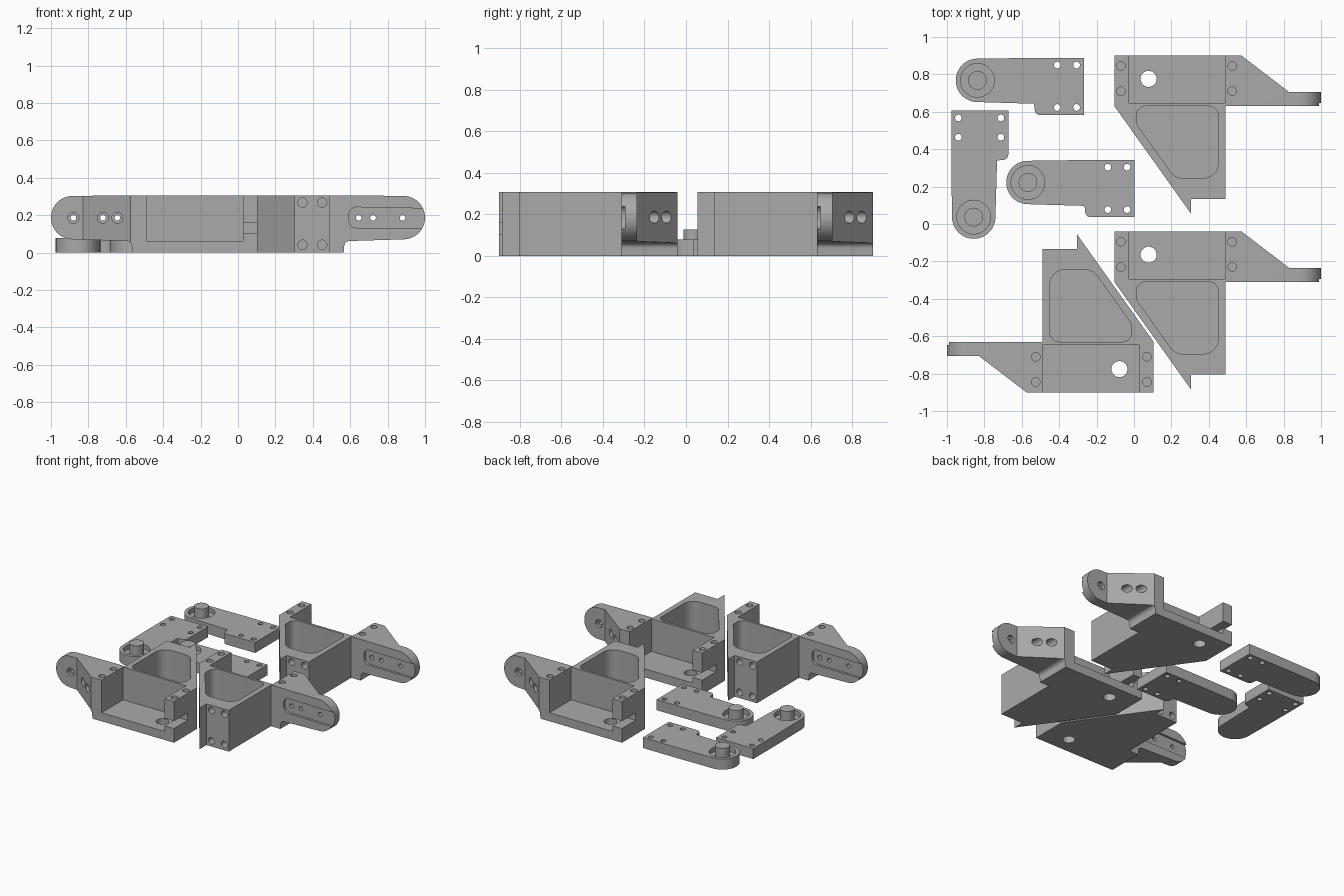
import bpy, bmesh, math
from mathutils import Matrix, Vector

if "Cube" in bpy.data.objects:
    bpy.data.objects.remove(bpy.data.objects["Cube"])

grey = bpy.data.materials.new("plain_grey")
grey.diffuse_color = (0.4, 0.4, 0.4, 1)
grey.use_nodes = True
grey.node_tree.nodes["Principled BSDF"].inputs["Base Color"].default_value = grey.diffuse_color


def prism(name, pts, lo, hi, axis="z"):
    """Extrude a 2D outline; axis z uses (x, y), axis y uses (x, z)."""
    bm = bmesh.new()
    place = (lambda p, h: (p[0], p[1], h)) if axis == "z" else (lambda p, h: (p[0], h, p[1]))
    face = bm.faces.new([bm.verts.new(place(p, lo)) for p in pts])
    ext = bmesh.ops.extrude_face_region(bm, geom=[face])
    step = Vector((0, 0, hi - lo)) if axis == "z" else Vector((0, hi - lo, 0))
    bmesh.ops.translate(bm, vec=step, verts=[v for v in ext["geom"] if isinstance(v, bmesh.types.BMVert)])
    bmesh.ops.recalc_face_normals(bm, faces=bm.faces)
    me = bpy.data.meshes.new(name)
    bm.to_mesh(me)
    bm.free()
    me.materials.append(grey)
    ob = bpy.data.objects.new(name, me)
    bpy.context.collection.objects.link(ob)
    return ob


def circle(x, y, r, n=32):
    return [(x + r * math.cos(2 * math.pi * i / n), y + r * math.sin(2 * math.pi * i / n)) for i in range(n)]


def arc(x, y, r, a0, a1, n=20):
    return [(x + r * math.cos(math.radians(a0 + (a1 - a0) * i / n)),
             y + r * math.sin(math.radians(a0 + (a1 - a0) * i / n))) for i in range(n + 1)]


def rect(x0, y0, x1, y1):
    return [(x0, y0), (x1, y0), (x1, y1), (x0, y1)]


def rounded(pts, radii, n=8):
    """Round each corner of a polygon with a tangent arc-like curve."""
    out = []
    for i, (p, r) in enumerate(zip(pts, radii)):
        p, a, b = Vector(p), Vector(pts[i - 1]), Vector(pts[(i + 1) % len(pts)])
        u, v = (a - p).normalized(), (b - p).normalized()
        half = u.angle(v) / 2
        d = r / math.tan(half)
        c = p + (u + v).normalized() * r / math.sin(half)
        s, e = p + u * d - c, p + v * d - c
        turn = s.angle_signed(e)
        for k in range(n + 1):
            t = -turn * k / n
            out.append((c.x + s.x * math.cos(t) - s.y * math.sin(t),
                        c.y + s.x * math.sin(t) + s.y * math.cos(t)))
    return out


def boolean(ob, tools, op="DIFFERENCE"):
    for tool in tools:
        m = ob.modifiers.new("cut", "BOOLEAN")
        m.solver, m.operation, m.object = "EXACT", op, tool
    bpy.context.view_layer.update()
    me = bpy.data.meshes.new_from_object(ob.evaluated_get(bpy.context.evaluated_depsgraph_get()))
    ob.modifiers.clear()
    ob.data = me
    for tool in tools:
        bpy.data.objects.remove(tool)


def smooth(ob):
    bpy.ops.object.select_all(action="DESELECT")
    ob.select_set(True)
    bpy.context.view_layer.objects.active = ob
    bpy.ops.object.shade_smooth_by_angle(angle=math.radians(30))


def copy(ob, name, matrix):
    new = bpy.data.objects.new(name, ob.data)
    bpy.context.collection.objects.link(new)
    new.matrix_world = matrix


# bracket body: plan outline intersected with the side silhouette
bracket = prism("bracket_back", [(-0.105, 0.9), (-0.105, 0.63), (0.305, 0.055), (0.305, 0.135), (0.488, 0.135),
                                 (0.488, 0.63), (1.1, 0.63), (1.1, 0.705), (0.83, 0.705), (0.575, 0.9)], -0.2, 0.5)
side = ([(-0.3, 0), (0.565, 0), (0.568, 0.035)] + arc(0.595, 0.035, 0.027, 180, 90, 6)
        + arc(0.884, 0.187, 0.116, -88, 88, 32) + [(0.58, 0.306), (-0.3, 0.306)])
boolean(bracket, [prism("silhouette", side, -0.5, 1.5, "y")], "INTERSECT")

# motor bay with open back, and triangular weight-saving pocket
cuts = [prism("bay", rect(-0.027, 0.647, 0.49, 1.1), 0.063, 0.6)]
pocket = [(0.013, 0.63), (0.013, 0.535), (0.22, 0.245), (0.45, 0.245), (0.45, 0.63)]
cuts.append(prism("pocket", rounded(pocket, [0.05, 0.05, 0.08, 0.08, 0.05]), 0.063, 0.6))
# drain hole and blind screw holes in the two posts
cuts.append(prism("floor_hole", circle(0.078, 0.776, 0.043), -0.1, 0.2))
for x in (-0.07, 0.525):
    for y in (0.71, 0.845):
        cuts.append(prism("post_hole", circle(x, y, 0.023, 24), 0.17, 0.5))
# cable slot through the free post
cuts.append(prism("cable_slot", rect(-0.3, 0.105, 0.0, 0.16), 0.74, 1.1, "y"))
# mounting holes in the end face
for x in (0.345, 0.45):
    for z in (0.042, 0.268):
        cuts.append(prism("end_hole", circle(x, z, 0.025, 24), 0.0, 0.2, "y"))
# horn recess and stepped screw holes in the ear
cuts.append(prism("horn_recess", [(1.2, 0.127), (1.2, 0.232)] + arc(0.635, 0.2, 0.043, 90, 180, 8)
                  + arc(0.635, 0.175, 0.043, 180, 270, 8), 0.5, 0.647, "y"))
for x in (0.645, 0.722, 0.88):
    cuts.append(prism("screw_hole", circle(x, 0.186, 0.015, 20), 0.5, 1.1, "y"))
    cuts.append(prism("counterbore", circle(x, 0.186, 0.029, 24), 0.68, 1.1, "y"))
boolean(bracket, cuts)
smooth(bracket)
copy(bracket, "bracket_front", Matrix.Translation((0, -0.94, 0)))
copy(bracket, "bracket_left", Matrix.Rotation(math.pi, 4, "Z"))

# pivot link: rounded plate with a pin standing in a round recess
outline = (arc(0, 0, 0.116, 93, 267, 32) + [(0.302, -0.125), (0.306, -0.155)]
           + arc(0.334, -0.157, 0.028, 180, 270, 6) + [(0.57, -0.185), (0.57, 0.12), (0.3, 0.12)])
link = prism("pivot_link_back", outline, 0, 0.078)
cuts = [prism("link_recess", circle(0, 0, 0.09, 48), 0.045, 0.2)]
for x in (0.427, 0.53):
    for y in (-0.145, 0.082):
        cuts.append(prism("link_hole", circle(x, y, 0.018, 20), -0.1, 0.2))
boolean(link, cuts)
boolean(link, [prism("pin", circle(0, 0, 0.05, 40), 0.02, 0.127)], "UNION")
smooth(link)
link.location = (-0.837, 0.768, 0)
copy(link, "pivot_link_middle", Matrix.Translation((-0.567, 0.222, 0)))
copy(link, "pivot_link_left", Matrix.Translation((-0.857, 0.037, 0)) @ Matrix.Rotation(math.pi / 2, 4, "Z"))
